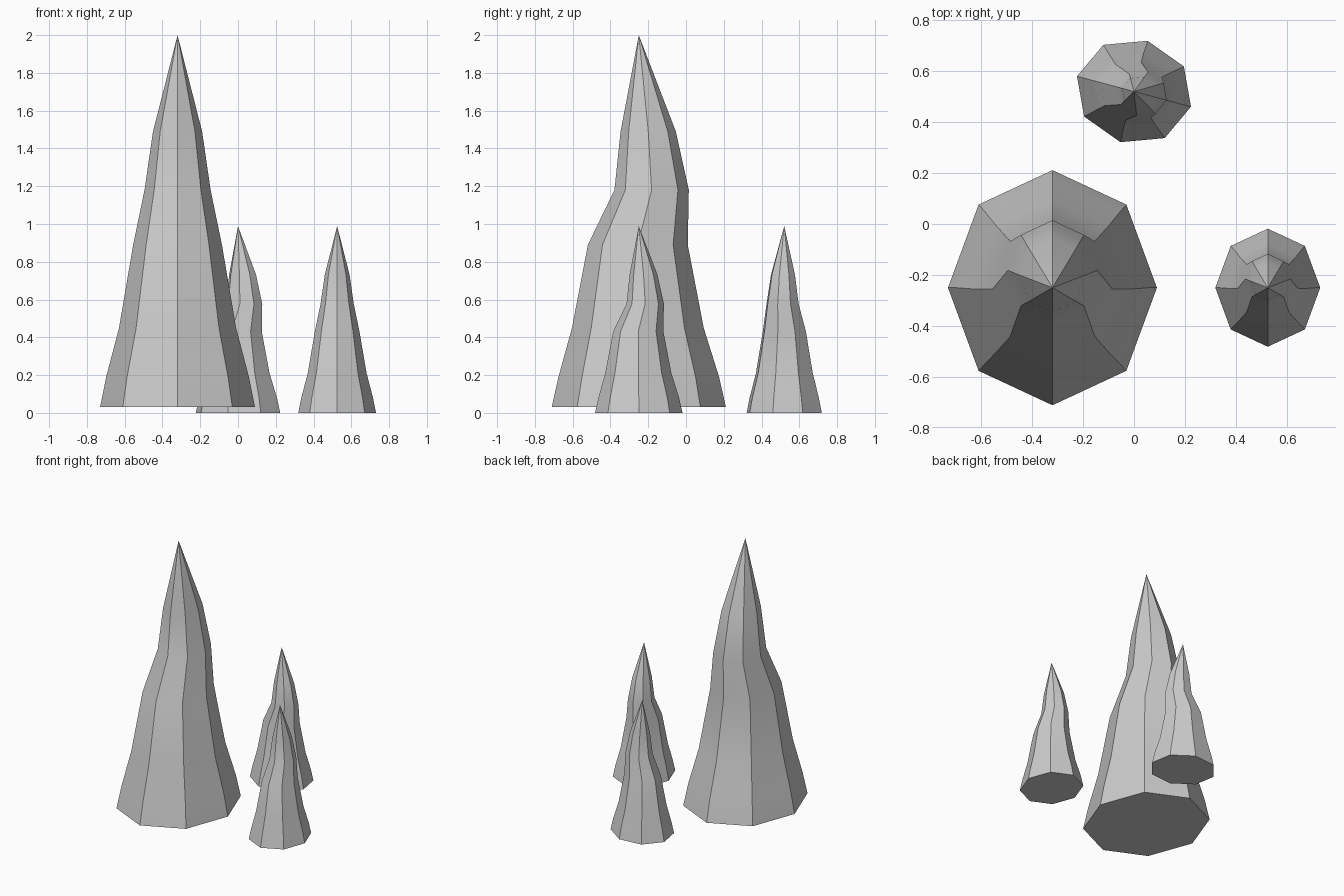
import bpy, bmesh
from math import sin, cos, pi, radians

if "Cube" in bpy.data.objects:
    bpy.data.objects.remove(bpy.data.objects["Cube"])

SIDES = 8
STRETCH = 1.125  # rings are slightly longer front to back
TIP = 1.97
# Rings of the full-size spike: height, side radius, backward bend
RINGS = [(0.0, 0.41, 0.0), (0.16, 0.378, 0.0), (0.42, 0.31, -0.005),
         (0.86, 0.235, -0.005), (1.15, 0.175, 0.068), (1.46, 0.13, 0.05)]


def spike(name, location, scale, turn):
    bm = bmesh.new()
    rings = []
    for z, r, bend in RINGS:
        rings.append([bm.verts.new((r * cos(2 * pi * i / SIDES),
                                    r * STRETCH * sin(2 * pi * i / SIDES) + bend, z))
                      for i in range(SIDES)])
    tip = bm.verts.new((0, 0, TIP))
    # Flat base, faceted sides and pointed top
    bm.faces.new(rings[0][::-1])
    for i in range(SIDES):
        j = (i + 1) % SIDES
        for low, high in zip(rings, rings[1:]):
            bm.faces.new((low[i], low[j], high[j], high[i]))
        bm.faces.new((rings[-1][i], rings[-1][j], tip))
    mesh = bpy.data.meshes.new(name)
    bm.to_mesh(mesh)
    bm.free()
    obj = bpy.data.objects.new(name, mesh)
    bpy.context.collection.objects.link(obj)
    obj.location = location
    obj.scale = (scale,) * 3
    obj.rotation_euler.z = radians(turn)
    # Soft shading across bends, crisp edges between the sides
    bpy.ops.object.select_all(action='DESELECT')
    obj.select_set(True)
    bpy.context.view_layer.objects.active = obj
    bpy.ops.object.shade_smooth_by_angle(angle=radians(30))


spike("large_spike", (-0.32, -0.25, 0.03), 1.0, 0)
spike("small_spike_right", (0.525, -0.25, 0.0), 0.502, 0)
spike("small_spike_back", (0.0, 0.52, 0.0), 0.502, -105)
